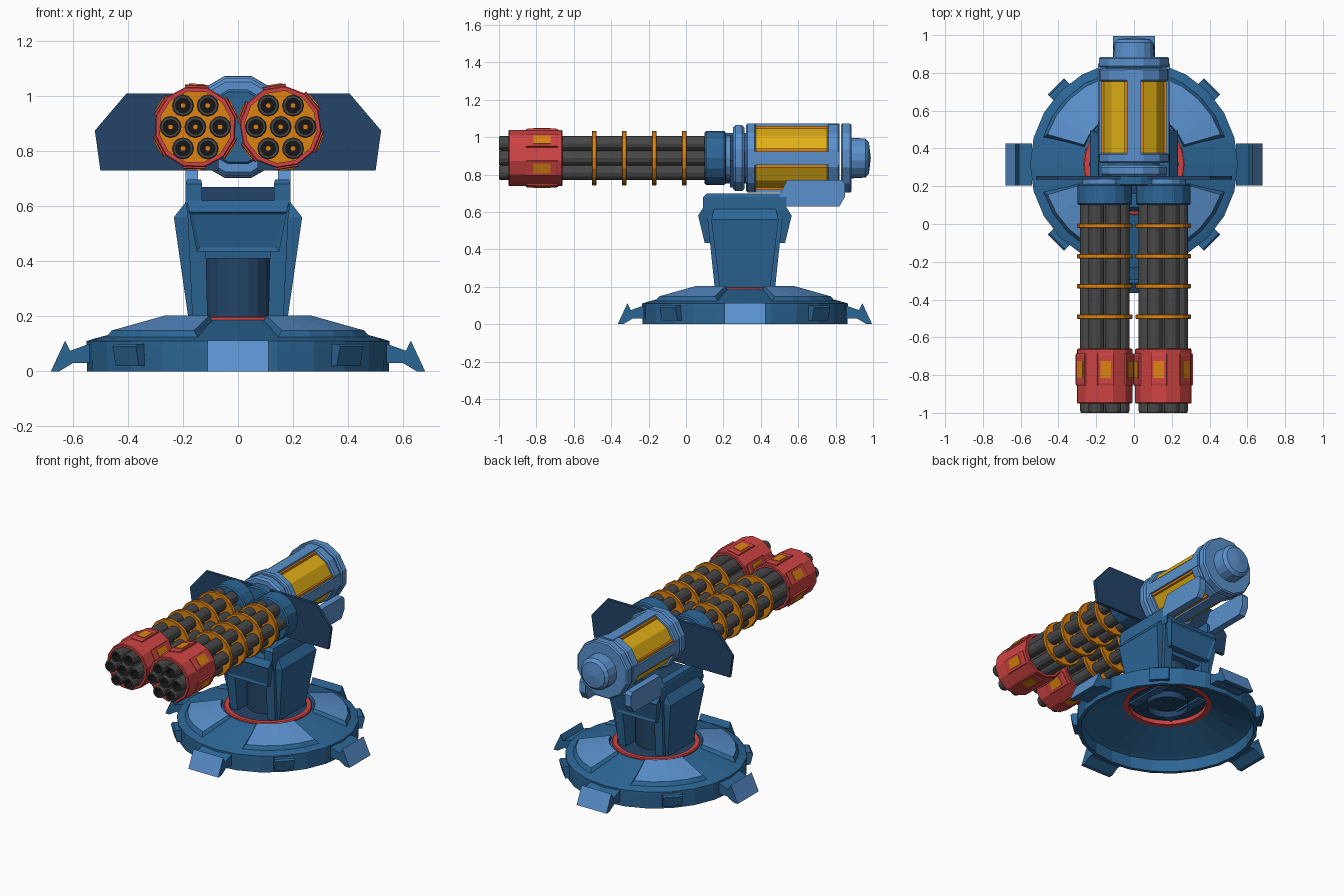
import bpy, bmesh, math
from mathutils import Matrix, Vector

if "Cube" in bpy.data.objects:
    bpy.data.objects.remove(bpy.data.objects["Cube"])

def material(name, rgb):
    m = bpy.data.materials.new(name)
    m.diffuse_color = [((c / 255 + .055) / 1.055) ** 2.4 for c in rgb] + [1]
    m.use_nodes = True
    m.node_tree.nodes["Principled BSDF"].inputs["Base Color"].default_value = m.diffuse_color
    return m

BLUE = material("mid blue", (44, 102, 150))
LIGHT = material("light blue", (90, 145, 205))
NAVY = material("navy", (35, 68, 103))
GREY = material("gun grey", (72, 72, 72))
BLACK = material("black", (22, 22, 24))
ORANGE = material("orange", (222, 132, 18))
YELLOW = material("yellow", (225, 175, 22))
RED = material("red", (208, 68, 68))
CY = .315          # pedestal centre in y
AZ = .888          # gun axis height
Q = math.pi / 4

def finish(name, verts, faces, mats, idx=None, rule=None, closed=True):
    me = bpy.data.meshes.new(name)
    me.from_pydata(verts, [], faces)
    for m in mats:
        me.materials.append(m)
    if idx:
        me.polygons.foreach_set("material_index", idx)
    bm = bmesh.new()
    bm.from_mesh(me)
    bmesh.ops.remove_doubles(bm, verts=bm.verts, dist=1e-5)
    bmesh.ops.recalc_face_normals(bm, faces=bm.faces)
    if rule:
        for f in bm.faces:
            f.material_index = rule(f)
    bm.to_mesh(me)
    bm.free()
    ob = bpy.data.objects.new(name, me)
    bpy.context.collection.objects.link(ob)
    return ob

def lathe(name, prof, n, mats, cx=0, axis='y', phase=0, seg=None, cz=AZ, loop=False):
    """Revolve (radius, height) points round the y or z axis."""
    verts, faces, idx = [], [], []
    for r, h in prof:
        for i in range(n):
            a = 2 * math.pi * i / n + phase
            c, s = r * math.cos(a), r * math.sin(a)
            verts.append((cx + c, h, cz + s) if axis == 'y' else (cx + c, CY + s, h))
    k = len(prof)
    for j in range(k if loop else k - 1):
        for i in range(n):
            a, b = j * n, (j + 1) % k * n
            i2 = (i + 1) % n
            faces.append((a + i, a + i2, b + i2, b + i))
            idx.append(seg[j] if seg else 0)
    return finish(name, verts, faces, mats, idx)

def disc(name, r, y0, y1, n, mat, cx=0, bev=.008, phase=0):
    return lathe(name, [(0, y0), (r - bev, y0), (r, y0 + bev), (r, y1 - bev), (r - bev, y1), (0, y1)],
                 n, [mat], cx, phase=phase)

def stack(name, secs, mat, s=1, inset=None):
    """Loft rectangular sections (x0, x1, y0, y1, z)."""
    verts, faces = [], []
    for x0, x1, y0, y1, z in secs:
        verts += [(s * x0, y0, z), (s * x1, y0, z), (s * x1, y1, z), (s * x0, y1, z)]
    for j in range(len(secs) - 1):
        for i in range(4):
            i2 = (i + 1) % 4
            faces.append((4 * j + i, 4 * j + i2, 4 * j + 4 + i2, 4 * j + 4 + i))
    e = len(verts)
    faces += [(0, 1, 2, 3), (e - 4, e - 3, e - 2, e - 1)]
    return finish(name, verts, faces, [mat])

def prism(name, pts, lo, hi, place, mats, rule=None):
    """Extrude a 2D outline; place(u, v, w) maps to 3D."""
    n = len(pts)
    verts = [place(u, v, w) for w in (lo, hi) for u, v in pts]
    faces = [tuple(range(n)), tuple(range(n, 2 * n))]
    faces += [(i, (i + 1) % n, n + (i + 1) % n, n + i) for i in range(n)]
    return finish(name, verts, faces, mats, None, rule)

def radial(a):
    c, s = math.cos(a), math.sin(a)
    return lambda u, v, w: (u * c - w * s, CY + u * s + w * c, v)

# Base: hollow sloping disc, red turntable ring, inner floor
lathe("base_shell", [(.525, 0), (.548, 0), (.55, .085), (.55, .11), (.53, .117), (.27, .187), (.262, .187),
                     (.262, .17), (.50, .09), (.525, .08)], 24, [BLUE], axis='z', loop=True)
lathe("turntable_ring", [(.235, .165), (.268, .165), (.268, .195), (.262, .2), (.235, .2)], 32, [RED],
      axis='z', loop=True)
lathe("turntable_floor", [(.24, .192), (0, .192)], 24, [NAVY], axis='z')

for k in range(4):
    # Raised armour plates on the diagonals
    mid, n = Q + k * 2 * Q, 4
    verts, faces = [], []
    for r, z, half in [(.275, .17, .47), (.515, .105, .52), (.285, .203, .41), (.485, .149, .45)]:
        for i in range(n + 1):
            a = mid + half * (2 * i / n - 1)
            verts.append((r * math.cos(a), CY + r * math.sin(a), z))
    m = n + 1
    for a, b in ((0, 1), (2, 3), (0, 2), (1, 3)):
        faces += [(a * m + i, a * m + i + 1, b * m + i + 1, b * m + i) for i in range(n)]
    faces += [(0, m, 3 * m, 2 * m), (n, m + n, 3 * m + n, 2 * m + n)]
    finish("base_plate", verts, faces, [BLUE, LIGHT], None,
           lambda f: int(f.normal.z > .9 and f.calc_center_median().z > .165))
    # Rim blocks on the diagonals
    prism("rim_block", [(.53, .02), (.568, .02), (.585, .09), (.575, .1), (.53, .1)], -.06, .06,
          radial(mid), [BLUE])
    # Splayed feet, outer face light
    d = Vector((math.cos(k * 2 * Q), math.sin(k * 2 * Q), 0))
    prism("foot", [(.54, .03), (.60, .03), (.65, 0), (.68, 0), (.628, .112), (.61, .075), (.54, .1)],
          -.11, .11, radial(k * 2 * Q), [BLUE, LIGHT], lambda f: int(f.normal.dot(d) > .8 and f.normal.z > 0))

# Pedestal: core, cheeks, side armour, front and back panels
lathe("pedestal_core", [(.125, .15), (.125, .46)], 20, [NAVY], axis='z')
stack("pedestal_block", [(-.13, .13, .15, .48, .41), (-.13, .13, .12, .51, .62)], BLUE)
stack("pedestal_top", [(-.14, .14, .16, .47, .61), (-.14, .14, .16, .47, .67)], NAVY)
for s in (-1, 1):
    stack("pedestal_cheek", [(.11, .165, .155, .475, .18), (.12, .185, .11, .52, .61)], BLUE, s)
    stack("cheek_cap", [(.13, .185, .1, .53, .58), (.13, .19, .092, .538, .61), (.13, .19, .092, .538, .68),
                        (.135, .185, .11, .52, .698)], BLUE, s)
    stack("side_armour", [(.14, .18, .18, .45, .19), (.17, .233, .135, .495, .56), (.17, .19, .15, .48, .615)],
          BLUE, s)
    # Drum cradle fins
    prism("cradle_fin", [(.50, .63), (.82, .63), (.85, .68), (.85, .75), (.835, .77), (.54, .77), (.50, .69)],
          .145, .19, lambda u, v, w: (s * w, u, v), [LIGHT])
    # Pedestal panels with a recessed frame, front and back
    ob = prism("pedestal_panel", [(.215, .435), (.25, .58), (.225, .62), (.15, .62), (.15, .435)], -1, 1,
               lambda u, v, w: (w * (.15 + .035 * (v - .435) / .185), CY + s * u, v), [BLUE])
    bm = bmesh.new()
    bm.from_mesh(ob.data)
    face = min((f for f in bm.faces if abs(f.normal.y) > .9 and f.normal.y * s > 0), key=lambda f: f.normal.z)
    bmesh.ops.inset_individual(bm, faces=[face], thickness=.018, depth=-.008)
    bm.to_mesh(ob.data)
    bm.free()

# Ammunition drum: yellow core, frame bars, collars, rear cap
P = math.pi / 12
disc("drum_core", .168, .33, .82, 12, YELLOW, phase=P)
for k in range(4):
    rot = Matrix.Rotation(k * 2 * Q, 3, 'Y')
    for nm, w, top, mat in (("drum_bar", .036, .184, LIGHT), ("drum_bar_trim", .05, .172, ORANGE)):
        prism(nm, [(-w, .10), (w, .10), (w, top), (-w, top)], .34, .82,
              lambda u, v, y: tuple(rot @ Vector((u, y, v)) + Vector((0, 0, AZ))), [mat])
disc("drum_neck", .14, .20, .34, 12, BLUE, phase=P)
disc("drum_front_collar", .182, .252, .312, 12, LIGHT, phase=P, bev=.012)
disc("drum_window_collar_front", .19, .322, .375, 12, LIGHT, phase=P)
disc("drum_window_collar_back", .187, .755, .822, 12, LIGHT, phase=P)
disc("drum_rear_flange", .191, .828, .885, 12, LIGHT, phase=P)
lathe("drum_rear_cap", [(.11, .88), (.105, .96), (.085, .978), (0, .988)], 16, [LIGHT], phase=P)

for s in (-1, 1):
    cx = s * .155
    # Shield wing
    prism("shield_wing", [(.07, .73), (.50, .73), (.52, .875), (.405, 1.01), (.07, 1.01)], .235, .255,
          lambda u, v, w: (s * u, w, v), [NAVY])
    # Breech collar
    disc("breech_collar", .145, .10, .212, 16, BLUE, cx)
    disc("breech_link", .12, .205, .25, 16, LIGHT, cx)
    # Seven barrels with open muzzles
    for i in range(7):
        r = .09 if i else 0
        bx, bz = cx + r * math.cos(i * math.pi / 3), AZ + r * math.sin(i * math.pi / 3)
        lathe("barrel", [(.04, .12), (.04, -.99), (.036, -1), (.027, -1), (.027, -.94), (.01, -.94), (.01, -.955),
                         (0, -.955)], 12, [GREY, BLACK, ORANGE], bx, seg=[0, 0, 0, 1, 1, 2, 2], cz=bz)
    # Orange clamp rings
    for y in (-.49, -.33, -.17, -.01):
        disc("clamp_ring", .146, y - .012, y + .012, 16, ORANGE, cx, bev=.003)
    # Red muzzle sleeve, hollow, with orange vents
    off = math.radians(24 if s > 0 else 13)
    lathe("muzzle_sleeve", [(.132, -.95), (.146, -.95), (.15, -.945), (.15, -.665), (.146, -.66), (.132, -.66)],
          12, [RED], cx, phase=off, loop=True)
    for k in range(6):
        a = off + k * math.pi / 3
        c, t = math.cos(a + P), math.sin(a + P)
        def on_axis(u, v, w, c=c, t=t):
            return (cx + u * c - w * t, v, AZ + u * t + w * c)
        ro = Matrix.Rotation(0, 3, 'Y')
        prism("vent_frame", [(.135, -.855), (.15, -.855), (.153, -.845), (.153, -.695), (.15, -.685), (.135, -.685)],
              -.042, .042, on_axis, [RED])
        prism("vent", [(.148, -.815), (.157, -.815), (.157, -.725), (.148, -.725)], -.028, .028, on_axis, [ORANGE])
